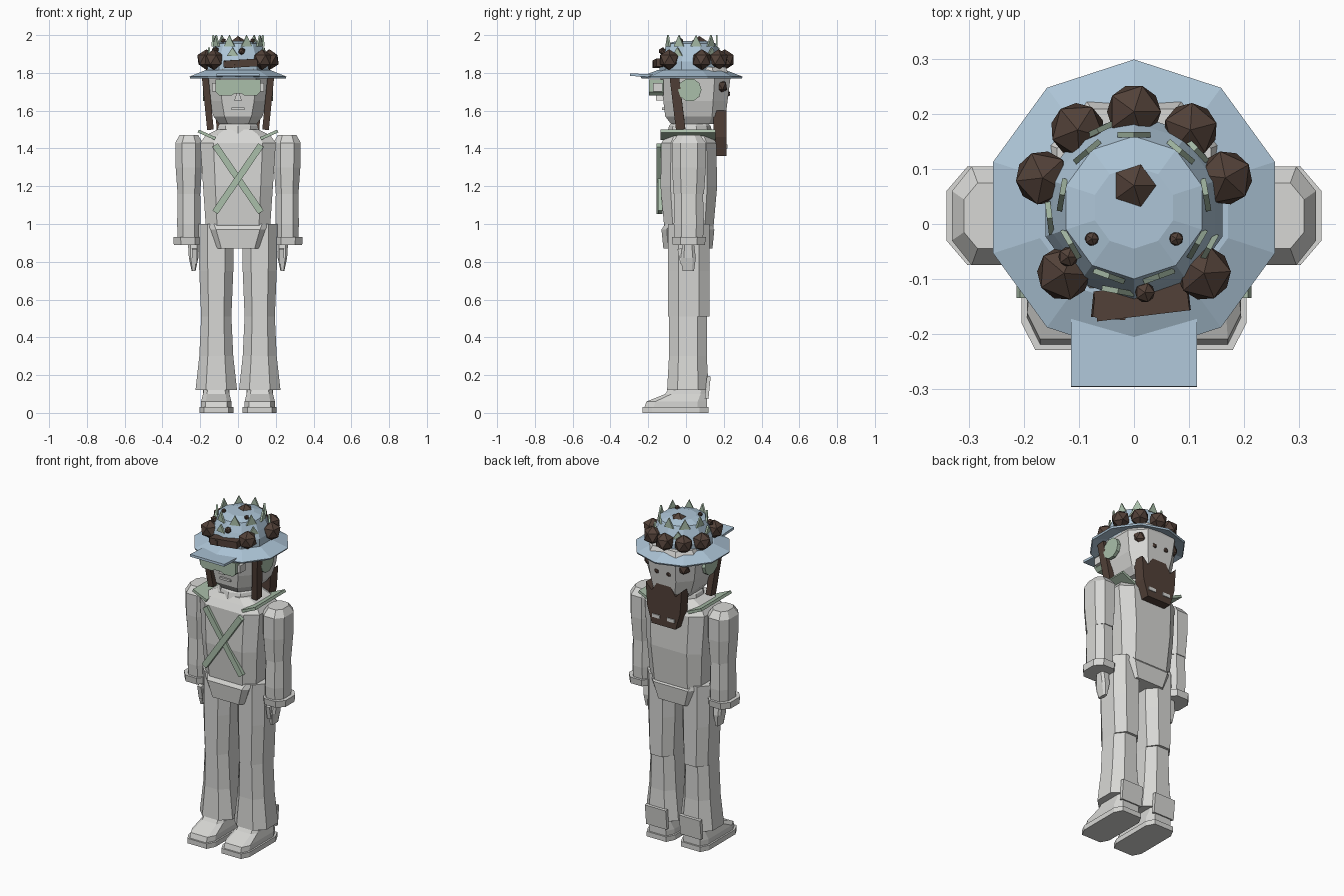
import bpy, bmesh, math
from mathutils import Vector, Matrix

cube = bpy.data.objects.get("Cube")
if cube:
    bpy.data.objects.remove(cube, do_unlink=True)


def material(name, red, green, blue):
    mat = bpy.data.materials.new(name)
    mat.use_nodes = True
    mat.diffuse_color = (red, green, blue, 1)
    shader = mat.node_tree.nodes["Principled BSDF"]
    shader.inputs["Base Color"].default_value = (red, green, blue, 1)
    return mat


GREY = material("pale grey", .68, .68, .66)
BLUE = material("pale blue", .42, .56, .68)
BROWN = material("dark brown", .085, .053, .04)
GREEN = material("sage green", .4, .52, .4)
SIDES = (("left", 1), ("right", -1))
HAT_CENTRE = Vector((0, .03, 0))


def finish(name, bm, mat):
    bmesh.ops.recalc_face_normals(bm, faces=bm.faces)
    mesh = bpy.data.meshes.new(name)
    bm.to_mesh(mesh)
    bm.free()
    mesh.materials.append(mat)
    part = bpy.data.objects.new(name, mesh)
    bpy.context.collection.objects.link(part)
    return part


def skin(name, rings, mat):
    """Join rings of points into a closed, flat-faced shell."""
    bm = bmesh.new()
    rows = [[bm.verts.new(point) for point in ring] for ring in rings]
    for lower, upper in zip(rows, rows[1:]):
        for i, vert in enumerate(lower):
            bm.faces.new((lower[i - 1], vert, upper[i], upper[i - 1]))
    bm.faces.new(rows[0])
    bm.faces.new(rows[-1])
    return finish(name, bm, mat)


def loft(name, x, y, rows, mat=GREY, cut=.5, flat_back=False):
    """Stack cut-corner rectangles; rows hold height, half width, half depth.
    With flat_back, y is the back of every ring instead of its centre."""
    keep = 1 - cut
    quarter = [(keep, -1), (1, -keep), (1, keep), (keep, 1)]
    corners = quarter + [(-u, -v) for u, v in quarter]
    rings = []
    for height, wide, deep in rows:
        middle = y - deep if flat_back else y
        rings.append([(x + u * wide, middle + v * deep, height) for u, v in corners])
    return skin(name, rings, mat)


def lathe(name, y, rows, mat, sides=10):
    """Turn a profile of radius and height around a vertical axis."""
    spokes = [Matrix.Rotation(math.tau * i / sides, 3, "Z") for i in range(sides)]
    return skin(name, [[spoke @ Vector((0, radius, height)) + Vector((0, y, 0))
                        for spoke in spokes] for radius, height in rows], mat)


def slab(name, location, size, mat=GREY, tilt=(0, 0, 0)):
    bm = bmesh.new()
    bmesh.ops.create_cube(bm, size=1)
    bmesh.ops.scale(bm, vec=size, verts=bm.verts)
    part = finish(name, bm, mat)
    part.location, part.rotation_euler = location, tilt
    return part


def nugget(name, location, radius, turn=0):
    bm = bmesh.new()
    bmesh.ops.create_icosphere(bm, subdivisions=1, radius=radius)
    part = finish(name, bm, BROWN)
    part.location, part.rotation_euler.z = location, turn
    return part


def prism(name, outline, push, mat):
    """Flat outline pushed along a vector."""
    front = [Vector(point) for point in outline]
    return skin(name, [front, [point + Vector(push) for point in front]], mat)


def mirrored(half):
    """Close a half outline of x and z across the middle."""
    return half + [(-x, z) for x, z in reversed(half)]


def thorns(name, count, phase, radius, base, tip):
    """Ring of thin upright triangles around the hat."""
    for i in range(count):
        spin = Matrix.Rotation(math.tau * (i + phase) / count, 3, "Z")
        corners = [(radius, -.03, base), (radius, .03, base), (radius, 0, tip)]
        outline = [spin @ Vector(corner) + HAT_CENTRE for corner in corners]
        prism(name, outline, spin @ Vector((.01, 0, 0)), GREEN)


# Torso, pelvis and neck
loft("torso", 0, .015, [(.98, .17, .13), (1.2, .185, .15), (1.43, .2, .145),
                        (1.47, .17, .12), (1.5, .11, .1)], cut=.35)
loft("pelvis", 0, .01, [(.87, .11, .13), (.97, .145, .14), (1, .16, .12)], cut=.2)
lathe("neck", .02, [(.12, 1.48), (.11, 1.52), (.09, 1.54), (.09, 1.6)], GREY)

for tag, side in SIDES:
    # Legs and shoes
    hip = side * .115
    loft(tag + "_shin", hip, .01, [(.12, .11, .11), (.3, .09, .1), (.51, .08, .1)])
    loft(tag + "_thigh", hip, .015, [(.51, .08, .11), (.75, .09, .11), (1, .095, .11)])
    loft(tag + "_sole", hip, .12, [(0, .09, .175), (.03, .09, .175)],
         cut=.28, flat_back=True)
    loft(tag + "_shoe", hip, .11, [(.03, .08, .165), (.06, .08, .16), (.1, .07, .11),
                                   (.16, .06, .09)], cut=.3, flat_back=True)
    slab(tag + "_heel_tab", (hip, .115, .135), (.14, .02, .12), tilt=(-.1, 0, 0))

    # Arms
    arm = side * .26
    loft(tag + "_forearm", arm, .015, [(.92, .06, .075), (1, .062, .08), (1.16, .06, .075)])
    loft(tag + "_upper_arm", arm, .015, [(1.16, .06, .08), (1.3, .07, .09),
                                         (1.43, .072, .09), (1.47, .05, .06)])
    loft(tag + "_cuff", side * .265, .015, [(.89, .075, .085), (.93, .077, .09)])
    loft(tag + "_hand", side * .235, .012, [(.75, .01, .03), (.82, .025, .04),
                                            (.9, .03, .03)], cut=.4)
    slab(tag + "_thumb", (side * .23, -.025, .83), (.025, .025, .08), tilt=(.2, 0, 0))

    # Raised shoulder flap and crossed chest strap
    slab(tag + "_shoulder_flap", (side * .165, .01, 1.472), (.1, .29, .016), GREEN,
         tilt=(0, -side * .42, 0))
    slab(tag + "_chest_strap", (0, -.14 - side * .004, 1.24), (.034, .022, .43), GREEN,
         tilt=(0, side * .6, 0))

    # Ear pad, side lock, goggle hinge and back hair details
    pad = lathe(tag + "_ear_pad", 0, [(.062, 0), (.062, .02)], GREEN)
    pad.location, pad.rotation_euler.y = (side * .165, .02, 1.71), side * math.pi / 2
    slab(tag + "_hair_lock", (side * .16, -.045, 1.64), (.035, .05, .28), BROWN,
         tilt=(.12, side * .1, 0))
    slab(tag + "_goggle_hinge", (side * .125, -.15, 1.725), (.025, .05, .045))
    slab(tag + "_hair_clip", (side * .05, .2, 1.41), (.05, .04, .02))
    nugget(tag + "_nape_nugget", (side * .11, .18, 1.73), .042, side)
    nugget(tag + "_small_nape_nugget", (side * .04, .215, 1.69), .02, side)
    nugget(tag + "_small_hat_nugget", (side * .077, -.027, 1.97), .014)

# Head and face
loft("head", 0, .05, [(1.53, .1, .13), (1.57, .13, .16), (1.65, .155, .17),
                      (1.77, .172, .185), (1.83, .14, .16)], cut=.45)
prism("nose", [(-.02, -.12, 1.655), (.02, -.12, 1.655), (0, -.12, 1.71)],
      (0, -.04, 0), GREY)
slab("mouth", (0, -.12, 1.61), (.07, .014, .012))
lens = mirrored([(.02, 1.69), (.035, 1.68), (.1, 1.68), (.12, 1.7), (.12, 1.765)])
prism("goggles", [(x, -.195, z) for x, z in lens], (0, .075, 0), GREEN)

# Back hair: tapered sheet with a jagged top
sheet = mirrored([(.08, 1.36), (.11, 1.46), (.12, 1.6), (.08, 1.56), (.04, 1.62)])
prism("back_hair", [(x, .215, z) for x, z in sheet], (0, -.07, 0), BROWN)

# Hat
lathe("hat_brim", HAT_CENTRE.y, [(.16, 1.8), (.265, 1.77), (.27, 1.78), (.18, 1.815)], BLUE)
lathe("hat_crown", HAT_CENTRE.y, [(.17, 1.79), (.17, 1.86), (.155, 1.9), (.13, 1.955),
                                  (.075, 1.97)], BLUE)
slab("hat_visor", (0, -.222, 1.787), (.23, .15, .014), BLUE, tilt=(-.05, 0, 0))
thorns("crown_thorn", 9, .25, .128, 1.94, 2)
thorns("band_thorn", 5, .6, .15, 1.89, 1.935)

# Nuggets and blocks around the hat
for step in (-3.7, -2, -1, 0, 1, 2, 3.7):
    spin = Matrix.Rotation(step * math.pi / 5, 3, "Z")
    nugget("hat_nugget", spin @ Vector((0, .175, 1.87)) + HAT_CENTRE, .055, step)
nugget("hat_top_nugget", (0, .07, 1.95), .045)
nugget("hat_side_chip", (-.12, -.06, 1.92), .02)
nugget("hat_front_chip", (.02, -.125, 1.915), .02)
slab("hat_front_block", (.015, -.14, 1.85), (.17, .055, .04), BROWN, tilt=(0, -.06, .12))
slab("hat_front_splinter", (-.045, -.15, 1.845), (.06, .045, .03), BROWN, tilt=(0, .1, -.1))
